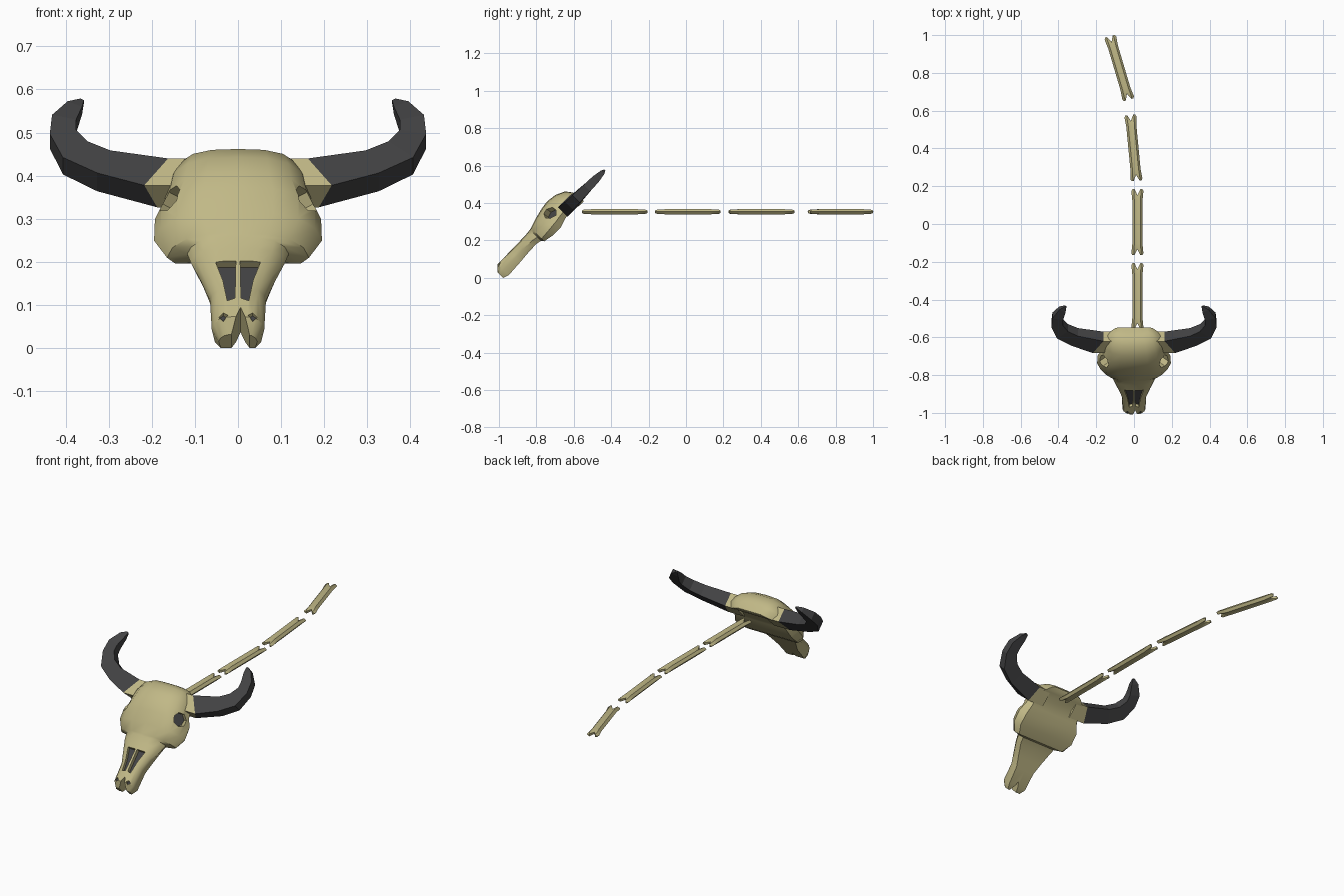
import bpy, bmesh, math
from mathutils import Matrix, Vector

if "Cube" in bpy.data.objects:
    bpy.data.objects.remove(bpy.data.objects["Cube"])

# Skull frame: x across, y along the skull (nose to crown), z out of the face
TILT = Matrix.Translation((0, -0.97, 0)) @ Matrix.Rotation(math.radians(45), 4, 'X')


def material(name, rgb):
    m = bpy.data.materials.new(name)
    m.diffuse_color = (*rgb, 1)
    m.use_nodes = True
    m.node_tree.nodes["Principled BSDF"].inputs["Base Color"].default_value = m.diffuse_color
    return m


BONE = material("bone", (0.53, 0.48, 0.24))
DARK = material("dark_horn", (0.055, 0.055, 0.057))


def finish(bm, name, mat, matrix=TILT, smooth=None):
    bmesh.ops.recalc_face_normals(bm, faces=bm.faces)
    bm.transform(matrix)
    me = bpy.data.meshes.new(name)
    bm.to_mesh(me)
    bm.free()
    ob = bpy.data.objects.new(name, me)
    bpy.context.collection.objects.link(ob)
    me.materials.append(mat)
    if smooth:
        shade(ob, smooth)
    return ob


def shade(ob, deg):
    bpy.ops.object.select_all(action='DESELECT')
    ob.select_set(True)
    bpy.context.view_layer.objects.active = ob
    bpy.ops.object.shade_smooth_by_angle(angle=math.radians(deg))


def loft(rings):
    bm = bmesh.new()
    vs = [[bm.verts.new(p) for p in r] for r in rings]
    n = len(vs[0])
    for a, b in zip(vs, vs[1:]):
        for i in range(n):
            j = (i + 1) % n
            bm.faces.new((a[i], a[j], b[j], b[i]))
    for cap in (vs[0], vs[-1]):
        f = bm.faces.new(cap)
        bmesh.ops.triangulate(bm, faces=[f])
    return bm


def prism(pts, t0, t1):
    return loft([[(x, s, t) for x, s in pts] for t in (t0, t1)])


def cut(ob, bm):
    cutter = finish(bm, "cutter", BONE)
    mod = ob.modifiers.new("cut", 'BOOLEAN')
    mod.operation, mod.solver, mod.object = 'DIFFERENCE', 'EXACT', cutter
    dg = bpy.context.evaluated_depsgraph_get()
    me = bpy.data.meshes.new_from_object(ob.evaluated_get(dg))
    ob.modifiers.clear()
    ob.data = me
    bpy.data.objects.remove(cutter)


# Skull: lofted sections (s, half width, height of widest point, top, bottom)
SECTIONS = [
    (-0.005, 0.045, 0.025, 0.050, 0.004), (0.025, 0.061, 0.035, 0.078, -0.006),
    (0.120, 0.065, 0.035, 0.079, 0.000), (0.180, 0.086, 0.038, 0.080, 0.005),
    (0.245, 0.110, 0.036, 0.082, 0.008), (0.278, 0.118, 0.030, 0.086, 0.002),
    (0.288, 0.165, 0.008, 0.088, -0.012), (0.340, 0.195, 0.012, 0.106, -0.022),
    (0.405, 0.193, 0.018, 0.122, -0.022), (0.450, 0.172, 0.025, 0.128, -0.006),
    (0.505, 0.162, 0.030, 0.121, 0.005), (0.555, 0.145, 0.025, 0.098, -0.010),
    (0.582, 0.110, 0.020, 0.062, -0.012), (0.590, 0.080, 0.012, 0.035, -0.008)]


def skull_ring(s, w, m, top, bot):
    half = [(0.42 * w, top - 0.04 * (top - m)), (0.72 * w, m + 0.78 * (top - m)),
            (0.92 * w, m + 0.42 * (top - m)), (w, m), (0.88 * w, bot)]
    pts = [(0, top)] + half + [(0, bot)] + [(-x, t) for x, t in reversed(half)]
    return [(x, s, t) for x, t in pts]


skull = finish(loft([skull_ring(*r) for r in SECTIONS]), "skull", BONE)

# Split at the front of the muzzle
cut(skull, prism([(-0.024, -0.03), (0.036, -0.03), (0.006, 0.055)], -0.1, 0.2))

for k, side in ((1, "right"), (-1, "left")):
    # Nasal opening with a dark floor
    nasal = [(k * x, s) for x, s in
             ((0.005, 0.205), (0.052, 0.205), (0.035, 0.145), (0.025, 0.078), (0.007, 0.085))]
    cut(skull, prism(nasal, 0.056, 0.2))
    finish(prism(nasal, 0.045, 0.058), side + "_nasal_floor", DARK)

    # Eye socket with a dark back
    aim = Matrix.Translation((k * 0.150, 0.417, 0.066)) @ \
        Vector((k * 0.75, -0.1, 0.65)).to_track_quat('Z', 'Y').to_matrix().to_4x4()
    for r, depth, shift, dark in ((0.036, 0.12, 0.025, False), (0.035, 0.012, -0.036, True)):
        bm = bmesh.new()
        bmesh.ops.create_cone(bm, cap_ends=True, segments=7, radius1=r, radius2=r, depth=depth,
                              matrix=aim @ Matrix.Translation((0, 0, shift)))
        if dark:
            finish(bm, side + "_eye_back", DARK)
        else:
            cut(skull, bm)

    # Small hole near the muzzle tip
    c, d = k * 0.034, 0.011
    hole = [(c - d, 0.030), (c, 0.030 - d), (c + d, 0.030), (c, 0.030 + d)]
    cut(skull, prism(hole, 0.062, 0.2))
    finish(prism(hole, 0.050, 0.064), side + "_muzzle_hole", DARK)

    # Horn: four-sided tapering sweep (x, height, half width, half depth)
    path = [(0.175, 0.383, 0.046, 0.036), (0.312, 0.411, 0.040, 0.030),
            (0.378, 0.441, 0.039, 0.028), (0.407, 0.485, 0.031, 0.024),
            (0.404, 0.520, 0.029, 0.022), (0.379, 0.557, 0.019, 0.013),
            (0.362, 0.574, 0.005, 0.004)]
    pos = [Vector((x, z / 0.707 - 0.028, 0.028)) for x, z, _, _ in path]
    rings = []
    for i, (_, _, hu, hn) in enumerate(path):
        tan = (pos[min(i + 1, len(pos) - 1)] - pos[max(i - 1, 0)]).normalized()
        p, n = Vector((-tan.y, tan.x, 0)) * hu, Vector((0, 0, hn))
        rings.append([pos[i] + a * p + b * n for a, b in ((1, 1), (1, -1), (-1, -1), (-1, 1))])
    rings[0][3].x += 0.03
    rings = [[(k * v.x, v.y, v.z) for v in r] for r in rings]
    finish(loft(rings), side + "_horn", DARK)

    # Bony socket that carries the horn
    base = rings[0]
    root = [(k * 0.09, s, t) for _, s, t in base]
    finish(loft([root, base]), side + "_horn_socket", BONE)

shade(skull, 35)


# Spine bones: long pieces with two ridges and forked ends
def spine_bone(name, x, y, deg):
    rings = []
    for s, w, h, notch in ((-0.175, 0.026, 0.007, 0.032), (-0.165, 0.032, 0.011, 0.030),
                           (-0.115, 0.027, 0.014, 0), (0.115, 0.027, 0.014, 0),
                           (0.165, 0.032, 0.011, -0.030), (0.175, 0.026, 0.007, -0.032)):
        rings.append([(-w, s, 0), (-0.6 * w, s, h), (0, s + notch, 0.6 * h), (0.6 * w, s, h),
                      (w, s, 0), (0.6 * w, s, -h), (0, s + notch, -0.6 * h), (-0.6 * w, s, -h)])
    place = Matrix.Translation((x, y, 0.353)) @ Matrix.Rotation(math.radians(deg), 4, 'Z')
    finish(loft(rings), name, BONE, place, 40)


for i, (x, y, deg) in enumerate(((0.018, -0.382, 0), (0.018, 0.01, 0),
                                 (-0.003, 0.403, 5.5), (-0.078, 0.826, 16.5))):
    spine_bone(f"spine_bone_{i + 1}", x, y, deg)
